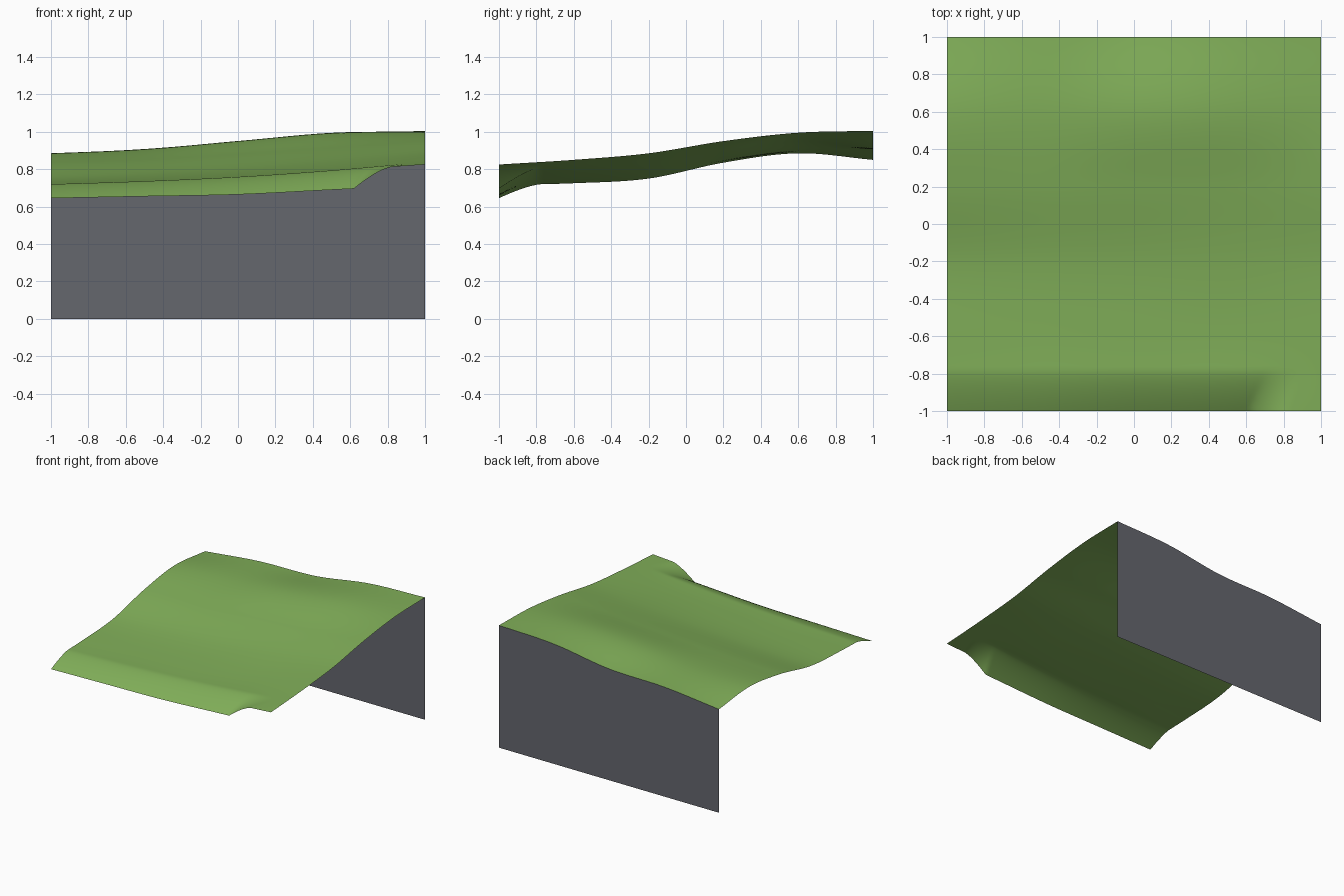
import bpy, bmesh

cube = bpy.data.objects.get("Cube")
if cube:
    bpy.data.objects.remove(cube, do_unlink=True)


def material(name, rgb):
    m = bpy.data.materials.new(name)
    m.use_nodes = True
    m.diffuse_color = (*rgb, 1)
    bsdf = m.node_tree.nodes["Principled BSDF"]
    bsdf.inputs["Base Color"].default_value = (*rgb, 1)
    bsdf.inputs["Roughness"].default_value = 0.9
    return m


grass = material("grass green", (0.22, 0.43, 0.10))
stone = material("slate grey", (0.13, 0.135, 0.155))

# Ground heights: rows run front to back, columns run from -x to +x
HEIGHTS = [
    (0.715, 0.735, 0.755, 0.79, 0.825),
    (0.725, 0.74, 0.765, 0.80, 0.85),
    (0.75, 0.77, 0.80, 0.84, 0.885),
    (0.835, 0.85, 0.88, 0.915, 0.95),
    (0.885, 0.905, 0.95, 0.99, 0.995),
    (0.85, 0.90, 0.915, 0.985, 1.005),
]


def clamp(v):
    return max(0.0, min(1.0, v))


def spline(values, u):
    """Smooth curve through evenly spaced values, u from 0 to 1."""
    last = len(values) - 1
    i = min(int(u * last), last - 1)
    t = u * last - i
    b, c = values[i], values[i + 1]
    a = values[i - 1] if i > 0 else 2 * b - c
    d = values[i + 2] if i + 2 <= last else 2 * c - b
    return b + 0.5 * t * (c - a + t * (2 * a - 5 * b + 4 * c - d + t * (3 * (b - c) + d - a)))


def ground(x, y):
    u, v = clamp((x + 1) / 2), clamp((y + 1) / 2)
    base = spline([spline(row, u) for row in HEIGHTS], v)
    # Sunken bank along the front edge, ending short of the +x corner
    across = (1 - clamp((y + 1) / 0.22)) ** 1.4
    along = (1 - clamp((x - 0.62 - 0.4 * (y + 1)) / 0.2)) ** 1.5
    return base - (0.09 + 0.02 * x) * across * along


def finish(bm, name, mat):
    mesh = bpy.data.meshes.new(name)
    bm.to_mesh(mesh)
    bm.free()
    mesh.materials.append(mat)
    obj = bpy.data.objects.new(name, mesh)
    bpy.context.collection.objects.link(obj)
    return obj


# Rolling grass surface
N = 100
bm = bmesh.new()
bmesh.ops.create_grid(bm, x_segments=N, y_segments=N, size=1)
for v in bm.verts:
    v.co.z = ground(v.co.x, v.co.y)
for f in bm.faces:
    f.smooth = True
finish(bm, "grass_surface", grass)

# Upright wall under the back edge
bm = bmesh.new()
pairs = []
for i in range(N + 1):
    x = 1 - 2 * i / N
    pairs.append((bm.verts.new((x, 1, 0)), bm.verts.new((x, 1, ground(x, 1)))))
for (a, b), (c, d) in zip(pairs, pairs[1:]):
    bm.faces.new((a, c, d, b))
finish(bm, "back_wall", stone)
